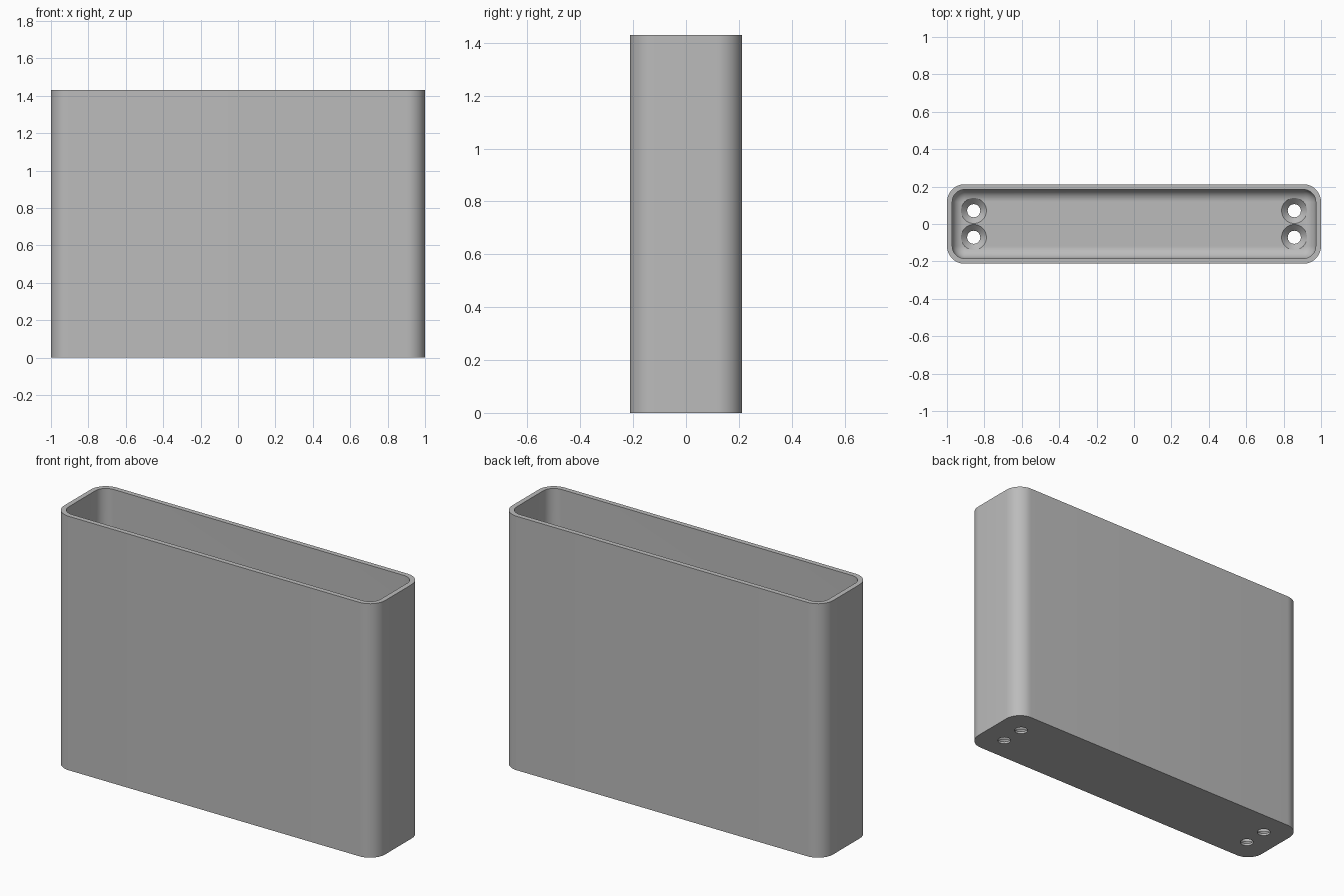
import bpy, bmesh, math

cube = bpy.data.objects.get("Cube")
if cube:
    bpy.data.objects.remove(cube, do_unlink=True)

HX, HY, HEIGHT = 1.0, 0.2125, 1.43
CORNER, WALL, FLOOR, FILLET = 0.095, 0.028, 0.045, 0.064
HOLE, SINK = 0.035, 0.068
STEPS = 12

grey = bpy.data.materials.new("plain grey")
grey.use_nodes = True
colour = (0.5, 0.5, 0.5, 1)
grey.diffuse_color = colour
grey.node_tree.nodes["Principled BSDF"].inputs["Base Color"].default_value = colour


def rounded_loop(inset, z):
    """Rounded rectangle, offset inwards from the outer wall."""
    r = CORNER - inset
    cx, cy = HX - CORNER, HY - CORNER
    pts = []
    for q, (sx, sy) in enumerate([(1, 1), (-1, 1), (-1, -1), (1, -1)]):
        for i in range(STEPS + 1):
            a = math.pi / 2 * (q + i / STEPS)
            pts.append((sx * cx + r * math.cos(a), sy * cy + r * math.sin(a), z))
    return pts


def circle(cx, cy, r, z, n=48):
    return [(cx + r * math.cos(2 * math.pi * i / n),
             cy + r * math.sin(2 * math.pi * i / n), z) for i in range(n)]


def loft(name, loops):
    """Closed solid skinned through a list of loops, capped at both ends."""
    bm = bmesh.new()
    rings = [[bm.verts.new(p) for p in loop] for loop in loops]
    for a, b in zip(rings, rings[1:]):
        for i in range(len(a)):
            j = (i + 1) % len(a)
            bm.faces.new((a[i], a[j], b[j], b[i]))
    bm.faces.new(rings[0][::-1])
    bm.faces.new(rings[-1])
    bmesh.ops.recalc_face_normals(bm, faces=bm.faces)
    mesh = bpy.data.meshes.new(name)
    bm.to_mesh(mesh)
    bm.free()
    obj = bpy.data.objects.new(name, mesh)
    bpy.context.collection.objects.link(obj)
    return obj


# Open holder: outer wall, rim, inner wall, filleted floor
loops = [rounded_loop(0, 0), rounded_loop(0, HEIGHT), rounded_loop(WALL, HEIGHT)]
for i in range(STEPS + 1):
    a = math.pi / 2 * i / STEPS
    loops.append(rounded_loop(WALL + FILLET * (1 - math.cos(a)),
                              FLOOR + FILLET * (1 - math.sin(a))))
holder = loft("holder", loops)
holder.data.materials.append(grey)

# Countersunk screw holes, two at each end
cutters = []
for x in (-0.857, 0.857):
    for y in (-0.071, 0.071):
        cutters.append(loft("screw_hole_cutter", [
            circle(x, y, HOLE, -0.05),
            circle(x, y, HOLE, FLOOR - (SINK - HOLE)),
            circle(x, y, SINK, FLOOR),
            circle(x, y, SINK, FLOOR + 0.1)]))
for cutter in cutters:
    cutter.hide_render = True
    mod = holder.modifiers.new("screw_hole", 'BOOLEAN')
    mod.operation = 'DIFFERENCE'
    mod.solver = 'EXACT'
    mod.object = cutter

# Bake the cuts, then drop the cutters
bpy.context.view_layer.update()
graph = bpy.context.evaluated_depsgraph_get()
cut_mesh = bpy.data.meshes.new_from_object(holder.evaluated_get(graph))
holder.modifiers.clear()
holder.data = cut_mesh
cut_mesh.name = "holder"
for cutter in cutters:
    bpy.data.objects.remove(cutter, do_unlink=True)
cut_mesh.materials.clear()
cut_mesh.materials.append(grey)
for poly in cut_mesh.polygons:
    poly.material_index = 0

# Smooth curves, sharp rims
bpy.ops.object.select_all(action='DESELECT')
holder.select_set(True)
bpy.context.view_layer.objects.active = holder
bpy.ops.object.shade_smooth_by_angle(angle=math.radians(30))
